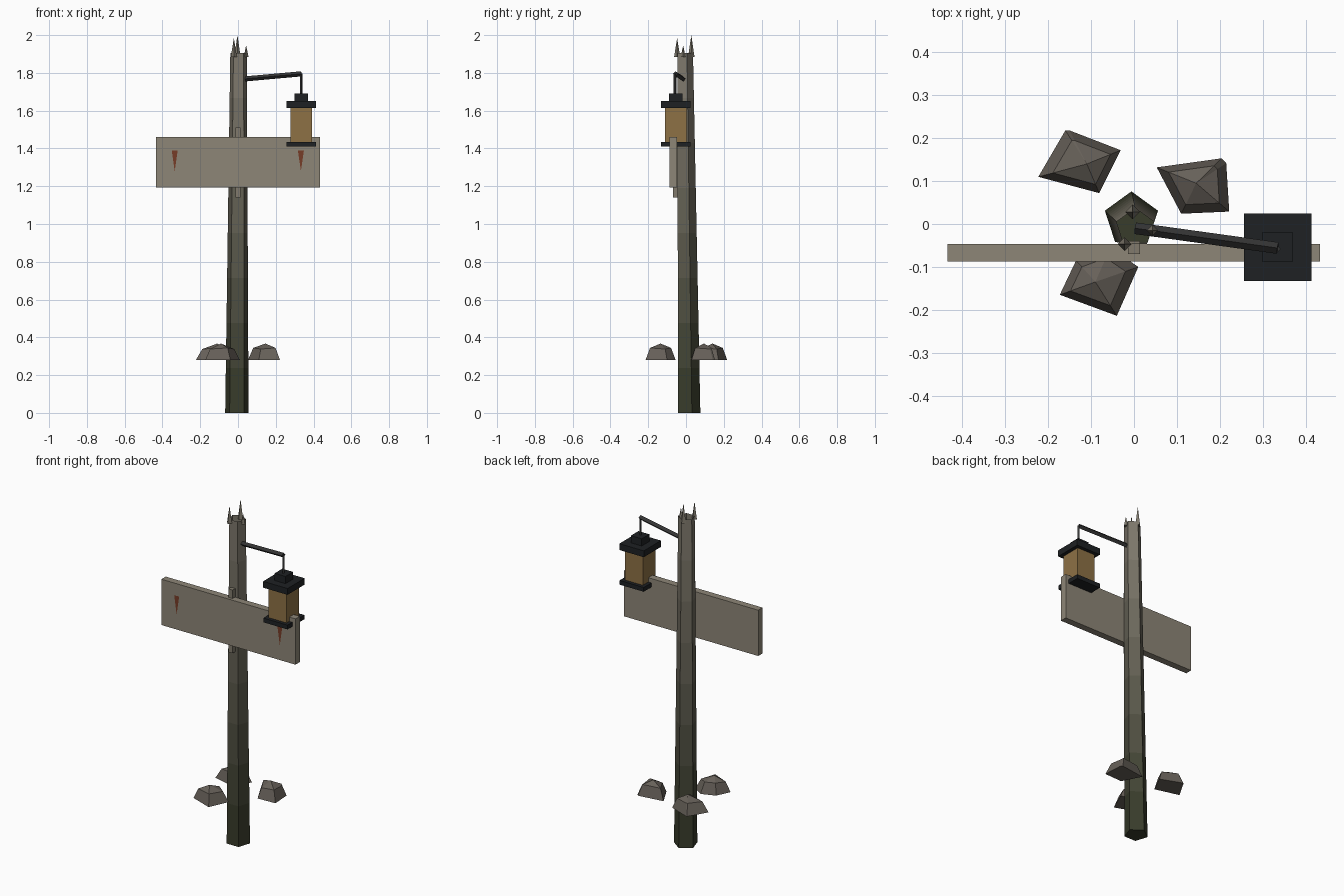
import bpy, bmesh
from math import sin, cos, pi
from mathutils import Vector

if "Cube" in bpy.data.objects:
    bpy.data.objects.remove(bpy.data.objects["Cube"])


def mat(name, r, g, b):
    m = bpy.data.materials.new(name)
    m.diffuse_color = (r, g, b, 1)
    m.use_nodes = True
    m.node_tree.nodes["Principled BSDF"].inputs["Base Color"].default_value = m.diffuse_color
    return m


wood = mat("weathered_wood", .27, .24, .185)
batten_wood = mat("batten_wood", .22, .195, .15)
iron = mat("dark_iron", .013, .015, .017)
arm_iron = mat("arm_iron", .035, .035, .035)
amber = mat("amber_glass", .27, .165, .06)
rust = mat("rust", .18, .045, .02)
stone = mat("stone", .135, .118, .10)


def make(name, verts, faces, *mats, fix=True):
    me = bpy.data.meshes.new(name)
    me.from_pydata(verts, [], faces)
    if fix:
        bm = bmesh.new()
        bm.from_mesh(me)
        bmesh.ops.recalc_face_normals(bm, faces=bm.faces)
        bm.to_mesh(me)
        bm.free()
    for m in mats:
        me.materials.append(m)
    ob = bpy.data.objects.new(name, me)
    bpy.context.collection.objects.link(ob)
    return ob


def box(name, lo, hi, m):
    v = [(x, y, z) for x in (lo[0], hi[0]) for y in (lo[1], hi[1]) for z in (lo[2], hi[2])]
    f = [(0, 1, 3, 2), (4, 6, 7, 5), (0, 4, 5, 1), (2, 3, 7, 6), (0, 2, 6, 4), (1, 5, 7, 3)]
    return make(name, v, f, m)


def rod(name, a, b, r, m, sides=4, r2=None):
    """Straight prism or cone between two points."""
    a, b = Vector(a), Vector(b)
    bm = bmesh.new()
    bmesh.ops.create_cone(bm, cap_ends=True, segments=sides, radius1=r,
                          radius2=r if r2 is None else r2, depth=(b - a).length)
    ob = make(name, [], [], m, fix=False)
    bm.to_mesh(ob.data)
    bm.free()
    ob.location = (a + b) / 2
    ob.rotation_euler = (b - a).to_track_quat('Z', 'Y').to_euler()
    return ob


# Post: leaning five-sided taper, open top, mossy towards the base
N = 8
H = 1.905
bands = [mat(f"post_wood_{i}", *(lo + (hi - lo) * (i / (N - 1)) ** 1.2 for lo, hi in
         ((.04, .21), (.045, .19), (.024, .15)))) for i in range(N)]
verts, faces = [], [tuple(range(4, -1, -1))]
for i in range(N + 1):
    t = i / N
    cx, cy, r = -.006 + .009 * t, .011 - .02 * t, .065 - .019 * t
    verts += [(cx + r * cos(pi / 2 + k * 2 * pi / 5),
               cy + r * sin(pi / 2 + k * 2 * pi / 5), H * t) for k in range(5)]
for i in range(N):
    for k in range(5):
        a, b = i * 5 + k, i * 5 + (k + 1) % 5
        faces.append((a, b, b + 5, a + 5))
post = make("post", verts, faces, *bands, fix=False)
for p in post.data.polygons:
    p.material_index = max(0, (p.index - 1) // 5)

# Splinters at the broken top
for i, (x, y, r, top) in enumerate(((-.022, -.047, .016, 1.985), (-.003, .028, .017, 2.0),
                                    (.043, -.015, .013, 1.945))):
    rod(f"splinter_{i + 1}", (x, y, 1.885), (x, y, top), r, bands[-1], 4, 0)

# Sign board, batten behind it and rust streaks on its face
box("sign_board", (-.435, -.087, 1.192), (.433, -.047, 1.46), wood)
box("sign_batten", (-.014, -.07, 1.14), (.014, -.04, 1.51), batten_wood)
for side, x in (("left", -.335), ("right", .333)):
    make(f"rust_streak_{side}", [(x - .016, -.089, 1.39), (x, -.089, 1.28), (x + .016, -.089, 1.39)],
         [(0, 1, 2)], rust, fix=False)

# Bracket arm and hanger
LX, LY = .335, -.054
rod("bracket_arm", (.003, -.01, 1.765), (LX, LY - .002, 1.795), .0135, arm_iron)
rod("lantern_hanger", (LX, LY - .004, 1.68), (LX, LY - .004, 1.797), .007, arm_iron)

# Lantern: stacked square blocks
for name, h, z0, z1, m in (("lantern_base", .078, 1.41, 1.435, iron),
                           ("lantern_glass", .058, 1.435, 1.613, amber),
                           ("lantern_roof", .079, 1.613, 1.65, iron),
                           ("lantern_cap", .035, 1.65, 1.692, iron)):
    box(name, (LX - h, LY - h, z0), (LX + h, LY + h, z1), m)

# Stones around the post: outline, shrunken shoulder ring, peak
outlines = (
    ((-.16, .218), (-.223, .11), (-.081, .072), (-.031, .172), (-.15, .218)),
    ((.053, .132), (.11, .024), (.222, .029), (.215, .142), (.204, .153)),
    ((-.135, -.085), (-.173, -.165), (-.04, -.214), (.01, -.10), (-.055, -.055)),
)
peaks = ((-.11, .14), (.145, .095), (-.09, -.135))
for i, (pts, (px, py)) in enumerate(zip(outlines, peaks)):
    n = len(pts)
    v = [(x, y, .28) for x, y in pts]
    v += [(px + (x - px) * .7, py + (y - py) * .7, .344 - .006 * (k % 2)) for k, (x, y) in enumerate(pts)]
    v.append((px, py, .367))
    f = [tuple(range(n))]
    for k in range(n):
        j = (k + 1) % n
        f += [(k, j, n + j, n + k), (n + k, n + j, 2 * n)]
    make(f"stone_{i + 1}", v, f, stone)
